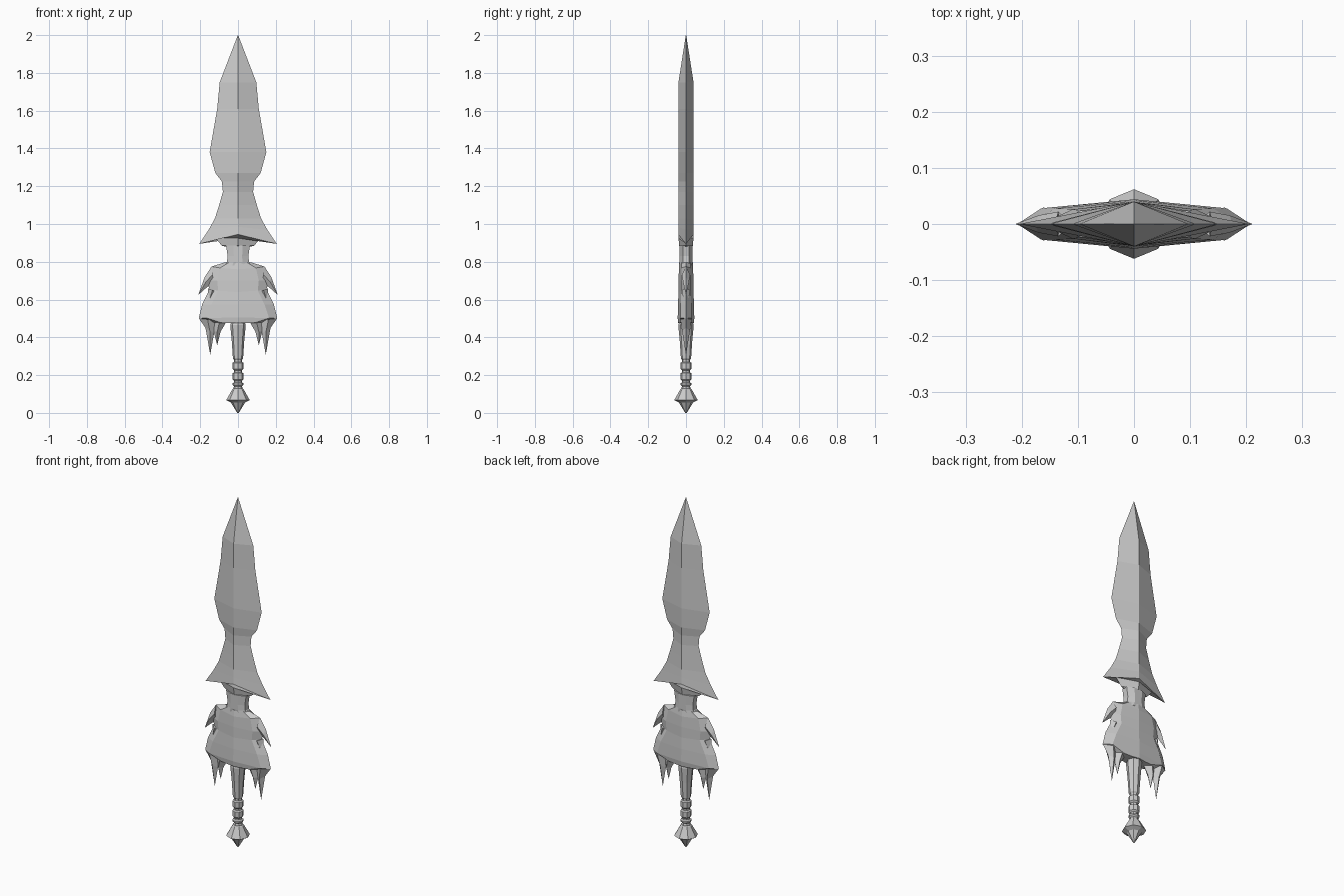
import bpy, bmesh, math
from mathutils import Vector


def finish(name, bm):
    bmesh.ops.remove_doubles(bm, verts=bm.verts, dist=1e-5)
    bmesh.ops.recalc_face_normals(bm, faces=bm.faces)
    me = bpy.data.meshes.new(name)
    bm.to_mesh(me)
    bm.free()
    ob = bpy.data.objects.new(name, me)
    bpy.context.collection.objects.link(ob)
    return ob


def loft(name, rings):
    """Skin a stack of equal-length closed rings and cap both ends."""
    bm = bmesh.new()
    vs = [[bm.verts.new(p) for p in r] for r in rings]
    n = len(vs[0])
    for a, b in zip(vs, vs[1:]):
        for i in range(n):
            j = (i + 1) % n
            bm.faces.new((a[i], a[j], b[j], b[i]))
    bm.faces.new(vs[0])
    bm.faces.new(vs[-1])
    bmesh.ops.dissolve_degenerate(bm, dist=1e-5, edges=bm.edges)
    return finish(name, bm)


def section(half):
    """Mirror (x, y, z) points, ridge first and sharp edge last, to a full ring."""
    q1 = [Vector(p) for p in half]
    q4 = [Vector((p.x, -p.y, p.z)) for p in reversed(q1[:-1])]
    right = q1 + q4
    left = [Vector((-p.x, p.y, p.z)) for p in reversed(right[1:-1])]
    return right + left


def lathe(name, prof, n=8):
    return loft(name, [[(r * math.cos(2 * math.pi * i / n),
                         r * math.sin(2 * math.pi * i / n), z)
                        for i in range(n)] for r, z in prof])


def spike(name, base, thick, mid, tip):
    """Diamond-section fang: base edge pair, middle edge pair, tip; mirrored in x."""
    def ring(a, b, t):
        cx, cz = (a[0] + b[0]) / 2, (a[1] + b[1]) / 2
        return [(a[0], 0, a[1]), (cx, -t, cz), (b[0], 0, b[1]), (cx, t, cz)]
    e = 0.0005
    last = ring((tip[0] - e, tip[1]), (tip[0] + e, tip[1]), e)
    ob = loft(name, [ring(*base, thick), ring(*mid, thick * 0.7), last])
    m = ob.modifiers.new("mirror", 'MIRROR')
    m.use_axis[0] = True
    m.use_mirror_merge = False


# Blade: half width, edge height, ridge height, ridge depth
blade = [(0.045, 0.875, 0.875, 0.030), (0.085, 0.885, 0.885, 0.036),
         (0.12, 0.925, 0.925, 0.040), (0.205, 0.895, 0.945, 0.040),
         (0.155, 0.97, 0.985, 0.040), (0.122, 1.03, 1.03, 0.040),
         (0.10, 1.10, 1.10, 0.040), (0.08, 1.17, 1.17, 0.040),
         (0.085, 1.225, 1.225, 0.040), (0.12, 1.27, 1.27, 0.040),
         (0.15, 1.38, 1.38, 0.040), (0.11, 1.61, 1.61, 0.040),
         (0.097, 1.75, 1.75, 0.040), (0.001, 2.0, 2.0, 0.001)]
loft("blade", [section([(0, d, zc), (x, 0, ze)]) for x, ze, zc, d in blade])

# Collar between blade and guard
collar = [(0.075, 0.78, 0.032), (0.058, 0.80, 0.034),
          (0.055, 0.83, 0.034), (0.063, 0.885, 0.034)]
loft("collar", [section([(0, d, z), (x * 0.4, d, z), (x, d * 0.5, z), (x, 0, z)])
                for x, z, d in collar])

# Guard body: edge x, edge z, shoulder x, centre z, centre depth, shoulder depth
guard = [(0.065, 0.475, 0.045, 0.475, 0.042, 0.034),
         (0.13, 0.475, 0.09, 0.48, 0.043, 0.030),
         (0.208, 0.50, 0.165, 0.505, 0.044, 0.028),
         (0.19, 0.575, 0.14, 0.575, 0.042, 0.028),
         (0.15, 0.655, 0.105, 0.64, 0.040, 0.026),
         (0.165, 0.70, 0.11, 0.70, 0.039, 0.026),
         (0.14, 0.775, 0.095, 0.76, 0.038, 0.024),
         (0.075, 0.795, 0.05, 0.795, 0.036, 0.024)]
loft("guard", [section([(0, d, zc), (xs, ds, (zc + ze) / 2), (xe, 0, ze)])
               for xe, ze, xs, zc, d, ds in guard])

# Fangs on the guard: side wing, small inner barb, two hanging points
spike("side_wing", ((0.13, 0.69), (0.14, 0.775)), 0.022,
      ((0.165, 0.665), (0.176, 0.72)), (0.21, 0.625))
spike("inner_barb", ((0.11, 0.64), (0.16, 0.66)), 0.022,
      ((0.135, 0.60), (0.16, 0.62)), (0.152, 0.575))
spike("outer_fang", ((0.115, 0.49), (0.207, 0.50)), 0.030,
      ((0.127, 0.42), (0.172, 0.45)), (0.147, 0.31))
spike("inner_fang", ((0.06, 0.485), (0.135, 0.485)), 0.028,
      ((0.092, 0.43), (0.128, 0.43)), (0.11, 0.36))

# Grip with rings, flaring up into the guard
grip = [(0.024, 0.11), (0.024, 0.135)]
for z in (0.14, 0.17, 0.225, 0.28):
    h = 0.022 if z == 0.14 else 0.045
    grip += [(0.021, z), (0.029, z + 0.008), (0.029, z + h - 0.005), (0.021, z + h)]
grip += [(0.021, 0.33), (0.03, 0.335), (0.04, 0.465), (0.034, 0.485)]
grip = grip[:-8] + [(0.021, 0.28), (0.027, 0.288), (0.033, 0.38), (0.041, 0.465), (0.034, 0.485)]
lathe("grip", grip)

# Faceted pommel
lathe("pommel", [(0.004, 0.0), (0.038, 0.055), (0.062, 0.068), (0.03, 0.125), (0.022, 0.13)])
